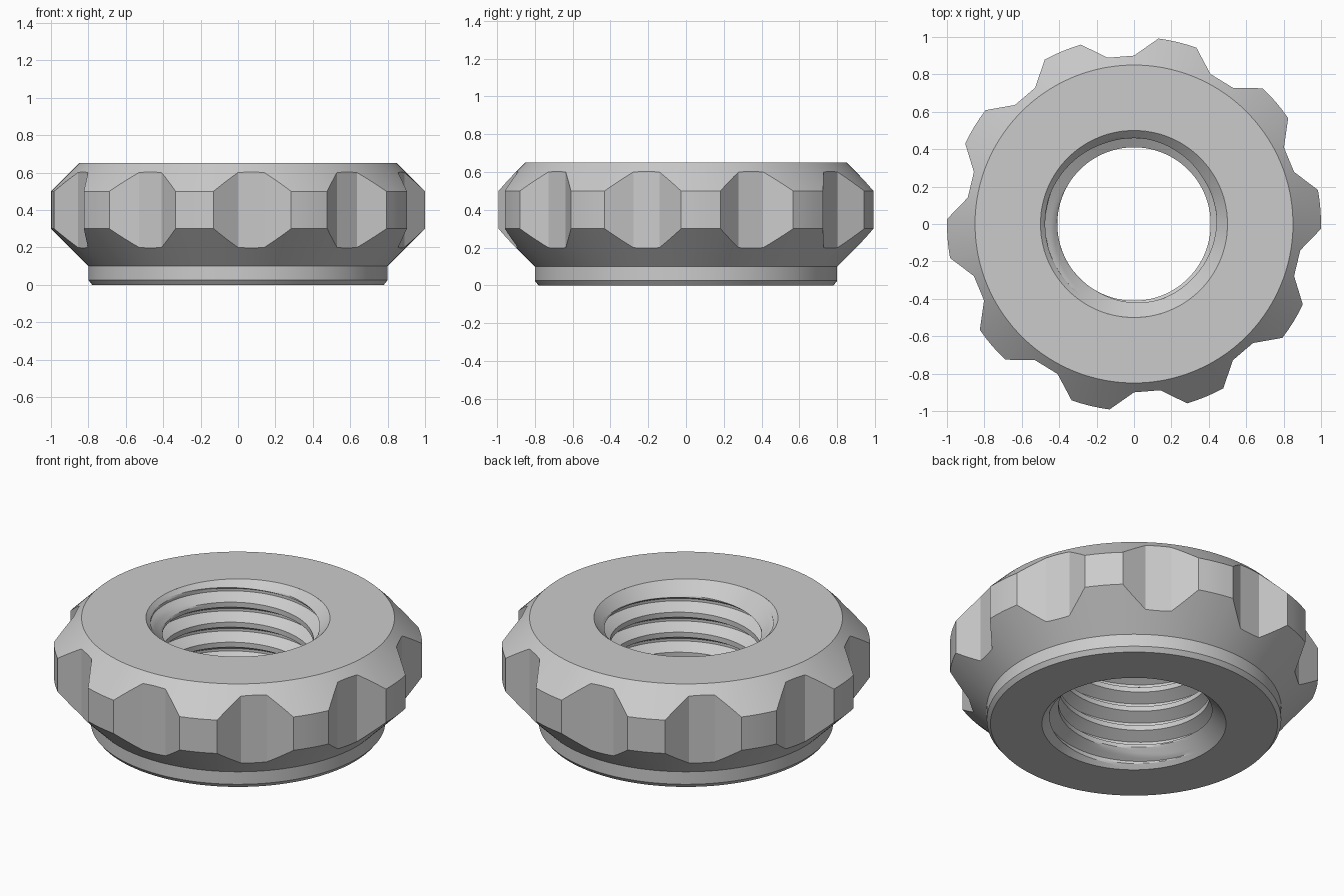
import bpy, bmesh
from math import sin, cos, radians, pi, tau

cube = bpy.data.objects.get("Cube")
if cube:
    bpy.data.objects.remove(cube, do_unlink=True)

HEIGHT = 0.65
GRIPS = 10
TIP, VALLEY = 1.0, 0.9
PITCH, CREST, ROOT, MOUTH = 0.12, 0.41, 0.475, 0.5

steel = bpy.data.materials.new("light grey metal")
steel.use_nodes = True
GREY = (0.6, 0.6, 0.6, 1)
steel.diffuse_color = GREY
steel.node_tree.nodes["Principled BSDF"].inputs["Base Color"].default_value = GREY


def polar(r, degrees):
    a = radians(degrees)
    return r * cos(a), r * sin(a)


def skin(bm, columns):
    """Join neighbouring columns of points with quads."""
    cols = [[bm.verts.new(p) for p in col] for col in columns]
    for a, b in zip(cols, cols[1:]):
        for i in range(len(a) - 1):
            bm.faces.new((a[i], b[i], b[i + 1], a[i + 1]))


def grip_outline():
    """Plan outline: rounded tips, straight flanks and flat valleys."""
    points = []
    for k in range(GRIPS):
        mid = 4.5 + 36 * k
        points += [polar(TIP, mid - 6 + 3 * i) for i in range(4)]
        corners = [polar(TIP, mid + 6), polar(VALLEY, mid + 13.5),
                   polar(VALLEY, mid + 22.5), polar(TIP, mid + 30)]
        for a, b in zip(corners, corners[1:]):
            points += [tuple(p + (q - p) * i / 4 for p, q in zip(a, b))
                       for i in range(4)]
    return points + points[:1]


def body_column(point):
    """Outer profile; the cones end where they meet the grip outline."""
    x, y = point
    r = (x * x + y * y) ** 0.5
    profile = [(MOUTH, 0), (0.78, 0), (0.8, 0.025), (0.8, 0.1),
               (r, r - 0.7), (r, 1.5 - r), (0.85, HEIGHT), (MOUTH, HEIGHT)]
    return [(x / r * s, y / r * s, z) for s, z in profile]


def thread_column(angle):
    """Helical thread profile, opened by a chamfer at each mouth."""
    corners = [(0, CREST), (0.25, CREST), (0.5625, ROOT),
               (0.6875, ROOT), (1, CREST)]
    column = []
    for turn in range(-1, 7):
        for (f, r), (g, s) in zip(corners, corners[1:]):
            for i in range(4):
                t = i / 4
                z = PITCH * (turn + angle / tau + f + (g - f) * t)
                z = min(max(z, 0), HEIGHT)
                radius = max(r + (s - r) * t, MOUTH - z, MOUTH - HEIGHT + z)
                column.append((radius * cos(angle), radius * sin(angle), z))
    return column


def finish(bm, name, flip=False):
    bmesh.ops.remove_doubles(bm, verts=bm.verts, dist=0.0001)
    bmesh.ops.dissolve_degenerate(bm, edges=bm.edges, dist=0.0001)
    if flip:
        bmesh.ops.reverse_faces(bm, faces=bm.faces)
    mesh = bpy.data.meshes.new(name)
    bm.to_mesh(mesh)
    bm.free()
    mesh.materials.append(steel)
    obj = bpy.data.objects.new(name, mesh)
    bpy.context.collection.objects.link(obj)
    bpy.ops.object.select_all(action="DESELECT")
    obj.select_set(True)
    bpy.context.view_layer.objects.active = obj
    bpy.ops.object.shade_smooth_by_angle(angle=radians(15))


# Outer body with scalloped grip
bm = bmesh.new()
skin(bm, [body_column(p) for p in grip_outline()])
finish(bm, "grip_body")

# Threaded bore
bm = bmesh.new()
STEPS = 120
skin(bm, [thread_column(tau * i / STEPS) for i in range(STEPS + 1)])
finish(bm, "threaded_bore", flip=True)
